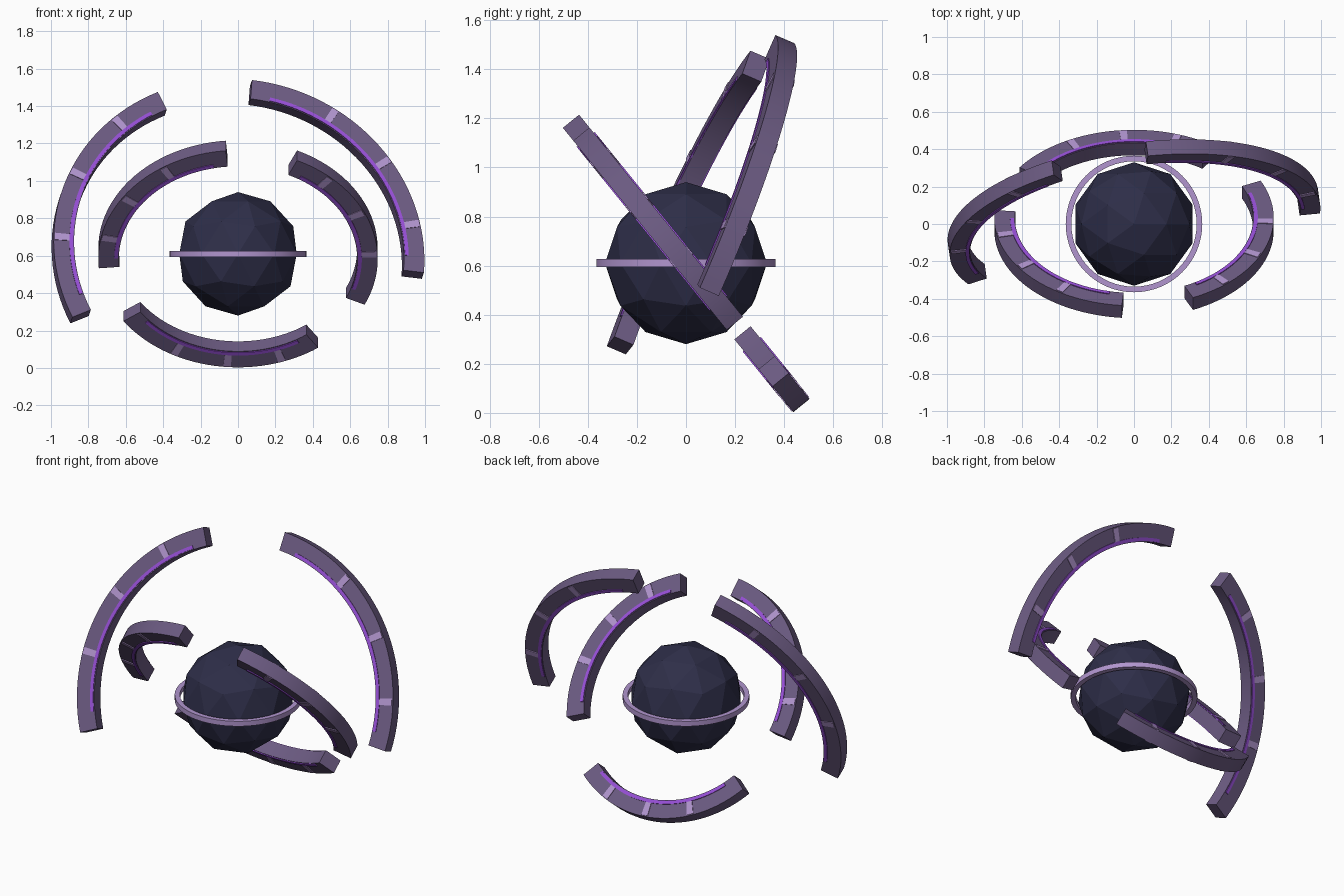
import bpy, bmesh, math
from mathutils import Matrix, Vector

if "Cube" in bpy.data.objects:
    bpy.data.objects.remove(bpy.data.objects["Cube"])

CENTER = Vector((0, 0, 0.61))


def material(name, rgb):
    m = bpy.data.materials.new(name)
    m.diffuse_color = (*rgb, 1)
    m.use_nodes = True
    m.node_tree.nodes["Principled BSDF"].inputs["Base Color"].default_value = m.diffuse_color
    return m


STONE = material("dusty purple", (0.15, 0.105, 0.225))
CORE = material("dark navy", (0.027, 0.027, 0.065))
PALE = material("pale lilac", (0.44, 0.30, 0.62))
GLOW = material("bright violet", (0.31, 0.08, 0.68))


def sector(name, r0, r1, half, start, end, segs, mat, frame):
    """Rectangular bar swept around an arc (degrees); full circles are closed."""
    closed = abs(end - start) >= 360
    bm = bmesh.new()
    loops = []
    for i in range(segs if closed else segs + 1):
        a = math.radians(start + (end - start) * i / segs)
        c, s = math.cos(a), math.sin(a)
        loops.append([bm.verts.new((r * c, r * s, h)) for r, h in
                      ((r0, -half), (r1, -half), (r1, half), (r0, half))])
    for i in range(segs):
        p, q = loops[i], loops[(i + 1) % len(loops)]
        for k in range(4):
            bm.faces.new((p[k], p[(k + 1) % 4], q[(k + 1) % 4], q[k]))
    if not closed:
        bm.faces.new(loops[0])
        bm.faces.new(loops[-1])
    bmesh.ops.recalc_face_normals(bm, faces=bm.faces)
    mesh = bpy.data.meshes.new(name)
    bm.to_mesh(mesh)
    bm.free()
    mesh.materials.append(mat)
    ob = bpy.data.objects.new(name, mesh)
    bpy.context.collection.objects.link(ob)
    ob.matrix_world = frame
    bpy.context.view_layer.objects.active = ob
    ob.select_set(True)
    bpy.ops.object.shade_smooth_by_angle(angle=math.radians(30))
    ob.select_set(False)
    return ob


def plane_frame(u, v):
    """Frame centred on the core whose local XY plane is spanned by u and v."""
    u = Vector(u).normalized()
    w = u.cross(Vector(v)).normalized()
    v = w.cross(u)
    return Matrix.Translation(CENTER) @ Matrix((u, v, w)).transposed().to_4x4()


def ring_arc(label, r0, r1, start, direction, frame):
    """Quarter-ring stone bar with a glowing inlay and three pale bands."""
    half = 0.0425

    def part(name, ra, rb, h, a, b, segs, mat):
        sector(f"{label}_{name}", ra, rb, h, start + direction * a,
               start + direction * b, segs, mat, frame)

    part("arc", r0, r1, half, 0, 90, 32, STONE)
    part("glow_inlay", r0 + 0.005, r0 + 0.025, half + 0.005, 6.5, 84.5, 32, GLOW)
    half_angle = math.degrees(0.019 / ((r0 + r1) / 2))
    for i, a in enumerate((27.5, 50.5, 73.5)):
        part(f"band_{i + 1}", r0 + 0.008, r1 - 0.006, half + 0.004,
             a - half_angle, a + half_angle, 2, PALE)


# Faceted core
bpy.ops.mesh.primitive_ico_sphere_add(subdivisions=2, radius=0.33, location=CENTER)
core = bpy.context.object
core.name = "core"
core.data.materials.append(CORE)
core.select_set(False)

# Thin level hoop around the core
sector("core_hoop", 0.335, 0.365, 0.016, 0, 360, 64, PALE, Matrix.Translation(CENTER))

# Inner broken ring: three quarter arcs, leaning forward
inner = plane_frame((1, 0, 0), (0, -0.63, 0.777))
for name, start in (("inner_right", -25), ("inner_left", 95), ("inner_lower", 215)):
    ring_arc(name, 0.637, 0.747, start, 1, inner)

# Outer broken ring: two quarter arcs, leaning back
outer = plane_frame((0.991, 0.123, -0.053), (0, 0.395, 0.918))
for name, start in (("outer_right", 86), ("outer_left", 206)):
    ring_arc(name, 0.89, 1.0, start, -1, outer)
